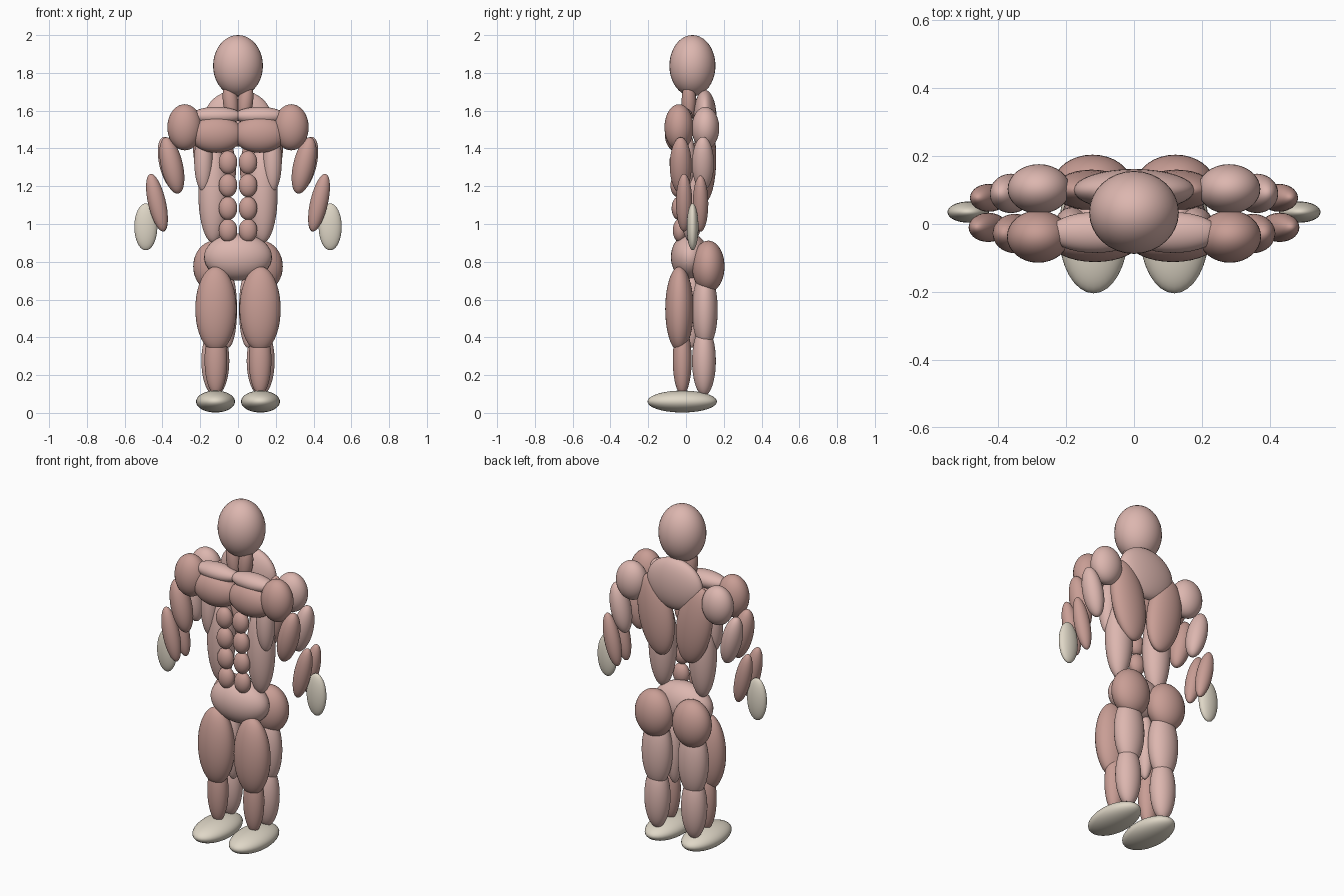
import bpy, math

def material(name, rgb):
    m = bpy.data.materials.new(name)
    m.diffuse_color = (*rgb, 1)
    return m

DARK = material("deep_muscle", (0.58, 0.34, 0.30))
LIGHT = material("light_muscle", (0.72, 0.47, 0.43))
BONE = material("pale_extremity", (0.74, 0.68, 0.57))

def ellipsoid(name, centre, radii, mat, tilt=0):
    """Smooth ellipsoid; tilt (degrees) leans its top towards +x."""
    bpy.ops.mesh.primitive_uv_sphere_add(segments=32, ring_count=20, radius=1, location=centre)
    o = bpy.context.object
    o.name = name
    o.scale = radii
    o.rotation_euler = (0, math.radians(tilt), 0)
    o.data.materials.append(mat)
    bpy.ops.object.shade_smooth()
    return o

def pair(name, centre, radii, mat, tilt=0):
    """One ellipsoid on each side of the body."""
    for side, s in (("left", 1), ("right", -1)):
        ellipsoid(f"{side}_{name}", (s * centre[0], centre[1], centre[2]), radii, mat, s * tilt)

# Central masses
ellipsoid("head", (0, 0.034, 1.838), (0.132, 0.122, 0.162), LIGHT)
ellipsoid("upper_back", (0, 0.10, 1.56), (0.178, 0.062, 0.15), LIGHT)
ellipsoid("pelvis", (0, 0.02, 0.825), (0.18, 0.10, 0.125), LIGHT)

# Neck and chest
pair("neck_muscle", (0.04, 0.015, 1.65), (0.04, 0.038, 0.11), DARK, 6)
pair("chest", (0.115, -0.04, 1.475), (0.14, 0.072, 0.098), DARK)
pair("upper_chest", (0.115, -0.025, 1.572), (0.135, 0.06, 0.048), LIGHT)

# Torso sides and back
pair("side_rib_muscle", (0.182, 0.0, 1.335), (0.05, 0.05, 0.165), LIGHT)
pair("waist_muscle", (0.13, 0.03, 1.16), (0.08, 0.07, 0.26), LIGHT)
pair("broad_back", (0.125, 0.10, 1.35), (0.108, 0.06, 0.235), DARK, 10)

# Abdominals in four rows
for i, z in enumerate((1.326, 1.204, 1.083, 0.966)):
    pair(f"abdominal_{i + 1}", (0.053, -0.05 + 0.006 * i, z), (0.049, 0.038, 0.062), DARK)

# Shoulders
pair("front_shoulder", (0.282, -0.037, 1.512), (0.092, 0.077, 0.122), DARK)
pair("rear_shoulder", (0.28, 0.103, 1.508), (0.092, 0.073, 0.112), LIGHT)

# Arms
pair("front_upper_arm", (0.35, -0.028, 1.31), (0.058, 0.058, 0.153), DARK, 13)
pair("rear_upper_arm", (0.362, 0.09, 1.32), (0.055, 0.058, 0.145), LIGHT, 13)
pair("front_forearm", (0.429, -0.01, 1.113), (0.047, 0.043, 0.156), DARK, 13)
pair("rear_forearm", (0.427, 0.077, 1.108), (0.045, 0.041, 0.152), DARK, 13)
pair("hand", (0.488, 0.035, 0.985), (0.061, 0.031, 0.124), BONE)

# Hips and thighs
pair("buttock", (0.122, 0.118, 0.775), (0.115, 0.086, 0.137), DARK)
pair("front_thigh", (0.117, -0.035, 0.55), (0.109, 0.075, 0.225), DARK)
pair("rear_thigh", (0.118, 0.1, 0.545), (0.09, 0.068, 0.205), LIGHT)
pair("inner_thigh", (0.052, 0.03, 0.55), (0.047, 0.05, 0.205), LIGHT)

# Lower legs and feet
pair("shin", (0.117, -0.02, 0.28), (0.06, 0.05, 0.185), DARK)
pair("calf", (0.12, 0.095, 0.275), (0.074, 0.063, 0.185), LIGHT)
pair("foot", (0.119, -0.02, 0.06), (0.103, 0.184, 0.058), BONE)
